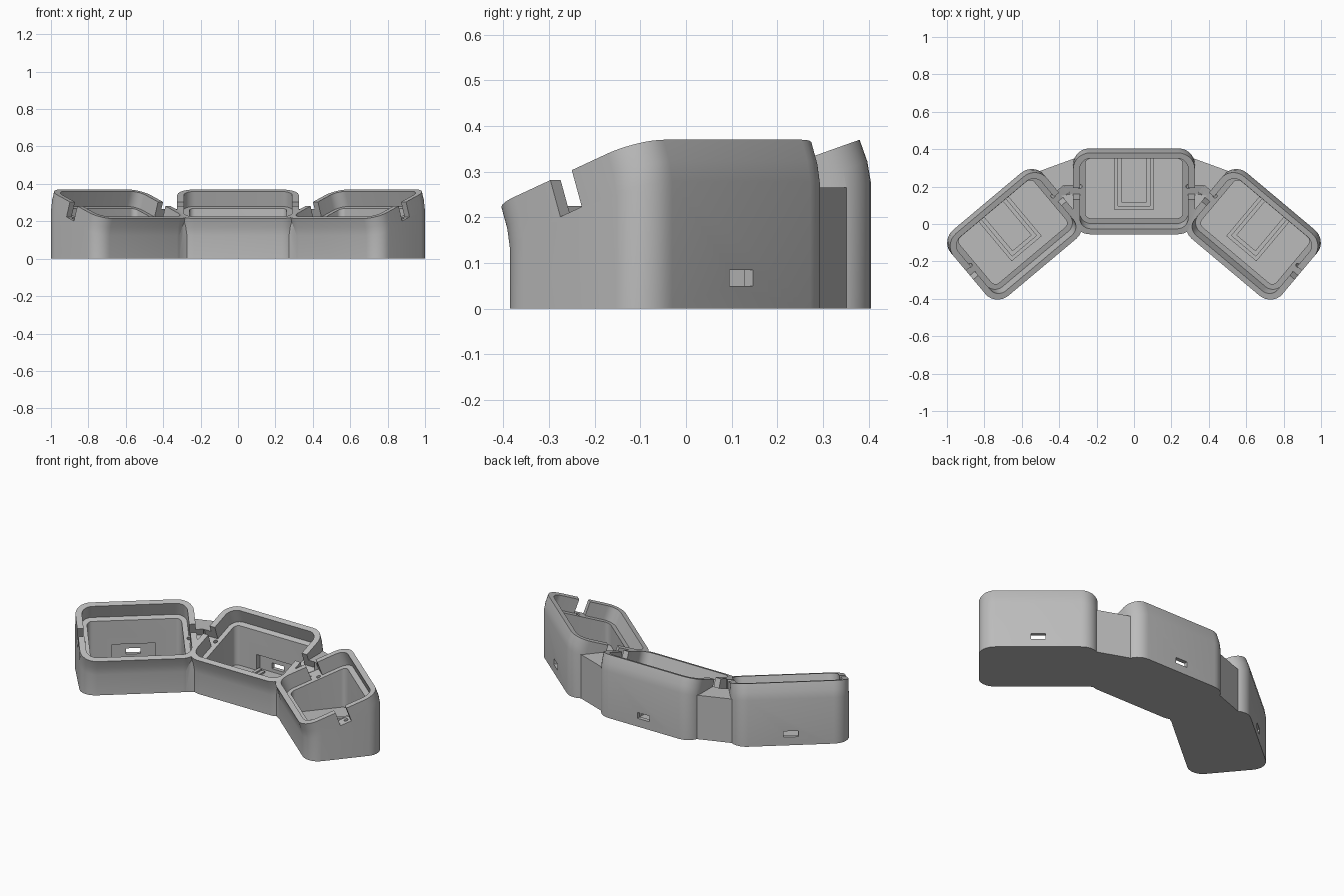
import bpy, bmesh, math
from mathutils import Matrix, Vector

old = bpy.data.objects.get("Cube")
if old:
    bpy.data.objects.remove(old)

grey = bpy.data.materials.new("plain grey")
grey.use_nodes = True
grey.diffuse_color = (0.5, 0.5, 0.5, 1)
grey.node_tree.nodes["Principled BSDF"].inputs["Base Color"].default_value = (0.5, 0.5, 0.5, 1)

TILT = math.radians(19.6)
TOP = Matrix.Translation((0, -0.0125, 0.2925)) @ Matrix.Rotation(TILT, 4, 'X')
FRAMES = [Matrix.Translation((s * 0.638, -0.055 if s else 0.175, 0))
          @ Matrix.Rotation(math.radians(-40 * s), 4, 'Z') for s in (-1, 0, 1)]


def rounded(hx, hy, r, seg=8):
    """Outline of a rounded rectangle, anticlockwise."""
    pts = []
    for i, (sx, sy) in enumerate(((1, 1), (-1, 1), (-1, -1), (1, -1))):
        for k in range(seg + 1):
            a = math.pi / 2 * (i + k / seg)
            pts.append(Vector((sx * (hx - r) + r * math.cos(a),
                               sy * (hy - r) + r * math.sin(a), 0)))
    return pts


def loft(name, loops, mat=Matrix()):
    """Closed solid through equal-length loops, listed bottom to top."""
    bm = bmesh.new()
    rows = [[bm.verts.new(mat @ p) for p in loop] for loop in loops]
    n = len(rows[0])
    for a, b in zip(rows, rows[1:]):
        for i in range(n):
            j = (i + 1) % n
            bm.faces.new((a[i], a[j], b[j], b[i]))
    bm.faces.new(rows[0][::-1])
    bm.faces.new(rows[-1])
    bmesh.ops.recalc_face_normals(bm, faces=bm.faces)
    me = bpy.data.meshes.new(name)
    bm.to_mesh(me)
    bm.free()
    me.materials.append(grey)
    ob = bpy.data.objects.new(name, me)
    bpy.context.collection.objects.link(ob)
    return ob


def prism(name, pts, z0, z1, mat=Matrix()):
    return loft(name, [[Vector((p[0], p[1], z)) for p in pts] for z in (z0, z1)], mat)


def box(name, x0, x1, y0, y1, z0, z1, mat=Matrix()):
    return prism(name, [(x0, y0), (x1, y0), (x1, y1), (x0, y1)], z0, z1, mat)


def combine(target, tool, operation):
    mod = target.modifiers.new("cut", 'BOOLEAN')
    mod.operation, mod.solver, mod.object = operation, 'EXACT', tool
    bpy.context.view_layer.objects.active = target
    bpy.ops.object.modifier_apply(modifier=mod.name)
    bpy.data.objects.remove(tool)


def shell(frame):
    """Outer box: tilted rim that bends into upright walls."""
    rim = [TOP @ p for p in rounded(0.325, 0.231, 0.09)]
    lean = lambda a, d: Vector((0, math.sin(a), -math.cos(a))) * d
    upper = [p + lean(TILT, 0.05) for p in rim]
    bend = [p + lean(TILT / 2, 0.045) for p in upper]
    foot = [Vector((p.x, p.y, 0)) for p in bend]
    return loft("shell", [foot, bend, upper, rim], frame)


# Outer body: three boxes joined by stepped wedges
solids = [shell(f) for f in FRAMES]
for s in (-1, 1):
    for name, pts, h in (
            ("bridge", [(0.28, 0.365), (0.54, 0.27), (0.45, 0.14), (0.28, 0.17)], 0.265),
            ("lower_bridge", [(0.28, 0.2), (0.48, 0.2), (0.33, -0.06), (0.27, -0.02)], 0.2)):
        solids.append(prism(name, [(s * x, y) for x, y in pts], 0, h))
body = solids[0]
body.name = "case_body"
for ob in solids[1:]:
    combine(body, ob, 'UNION')

# Openings in every box
for f in FRAMES:
    tilted = f @ TOP
    cutters = [
        prism("plate_recess", rounded(0.29, 0.2, 0.06), -0.085, 0.1, tilted),
        prism("cavity", rounded(0.26, 0.16, 0.03), 0.03, 0.4,
              f @ Matrix.Translation((0, 0.015, 0))),
        box("port_pocket", -0.12, 0.12, 0.1, 0.205, 0.03, 0.125, f),
        box("port_slot", -0.04, 0.04, 0.15, 0.3, 0.05, 0.085, f)]
    for s in (-1, 1):
        cutters.append(box("side_notch", *sorted((s * 0.27, s * 0.37)),
                           -0.0325, 0.0325, -0.085, 0.1, tilted))
        cutters.append(prism("pin_hole", rounded(0.012, 0.012, 0.0119, 4), -0.14, 0,
                             tilted @ Matrix.Translation((s * 0.29, 0.01, 0))))
    for c in cutters:
        combine(body, c, 'DIFFERENCE')

bpy.ops.object.select_all(action='DESELECT')
body.select_set(True)
bpy.context.view_layer.objects.active = body
bpy.ops.object.shade_smooth_by_angle(angle=math.radians(25))

# Stepped U-shaped board guides on each floor
for f, side in zip(FRAMES, ("right", "centre", "left")):
    for half, front, high, label in ((0.105, -0.1, 0.05, "outer"), (0.085, -0.08, 0.04, "inner")):
        t = 0.02
        outline = [(-half, front), (half, front), (half, 0.175), (half - t, 0.175),
                   (half - t, front + t), (t - half, front + t), (t - half, 0.175), (-half, 0.175)]
        prism(f"{side}_{label}_board_guide", outline, 0.028, high, f)
